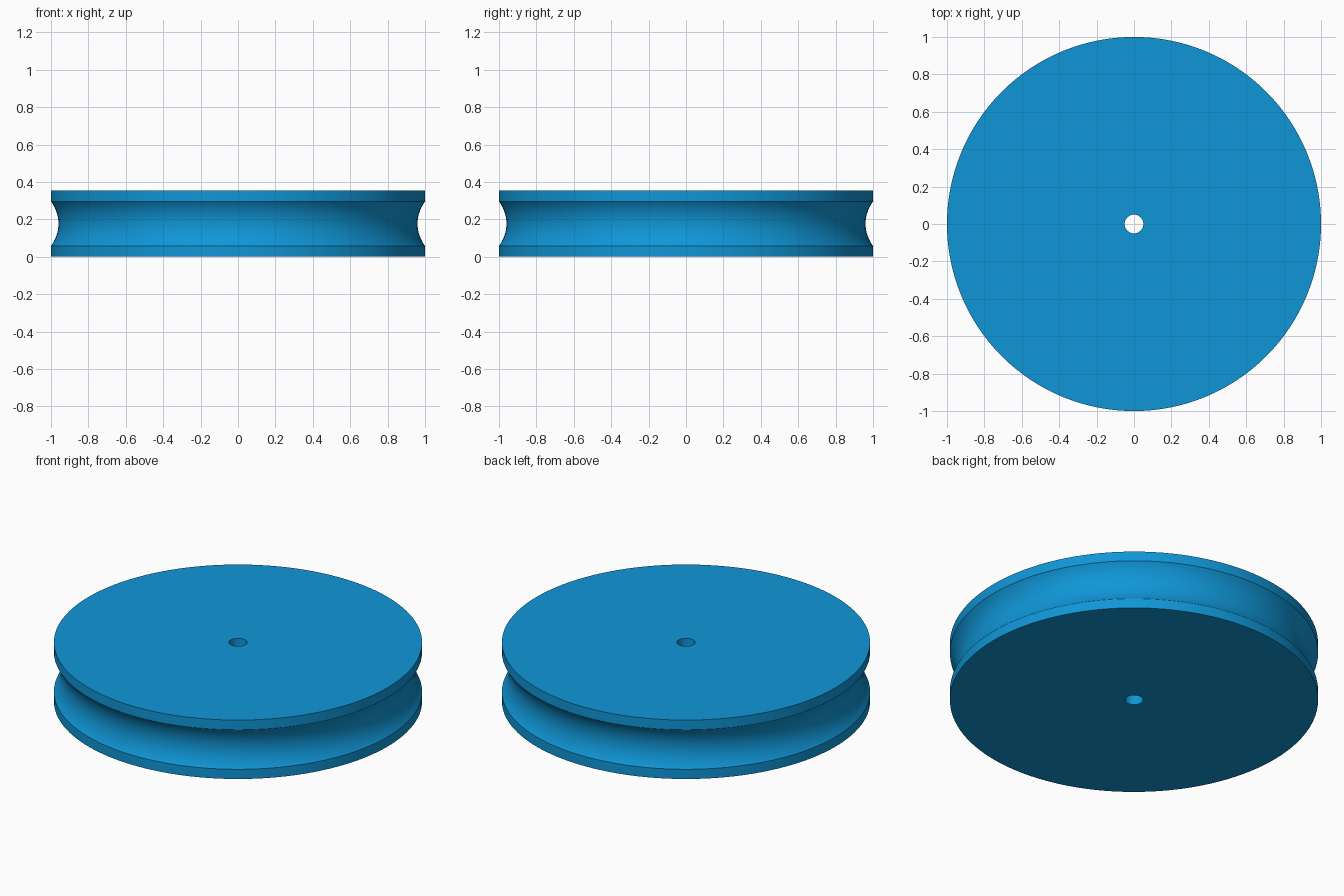
import bpy, bmesh, math

if "Cube" in bpy.data.objects:
    bpy.data.objects.remove(bpy.data.objects["Cube"])

SEGMENTS = 128
RADIUS, HOLE, HEIGHT = 1.0, 0.05, 0.353
GROOVE_LOW, GROOVE_HIGH, GROOVE_DEPTH = 0.058, 0.295, 0.04
ARC_STEPS = 20

blue = bpy.data.materials.new("bright blue")
blue.diffuse_color = (0.005, 0.305, 0.68, 1)
blue.use_nodes = True
blue.node_tree.nodes["Principled BSDF"].inputs["Base Color"].default_value = blue.diffuse_color

# Half cross-section: bore, bottom face, lower rim, concave groove, upper rim, top face
half = (GROOVE_HIGH - GROOVE_LOW) / 2
middle = (GROOVE_HIGH + GROOVE_LOW) / 2
arc_radius = (half ** 2 + GROOVE_DEPTH ** 2) / (2 * GROOVE_DEPTH)
arc_centre = RADIUS - GROOVE_DEPTH + arc_radius
sweep = math.asin(half / arc_radius)

profile = [(HOLE, 0), (RADIUS, 0)]
for i in range(ARC_STEPS + 1):
    a = -sweep + 2 * sweep * i / ARC_STEPS
    profile.append((arc_centre - arc_radius * math.cos(a), middle + arc_radius * math.sin(a)))
profile += [(RADIUS, HEIGHT), (HOLE, HEIGHT)]

# Pulley wheel: the closed section turned around the z axis
bm = bmesh.new()
rings = []
for r, z in profile:
    rings.append([bm.verts.new((r * math.cos(t), r * math.sin(t), z))
                  for t in (2 * math.pi * k / SEGMENTS for k in range(SEGMENTS))])
for i, lower in enumerate(rings):
    upper = rings[(i + 1) % len(rings)]
    for k in range(SEGMENTS):
        n = (k + 1) % SEGMENTS
        bm.faces.new((lower[k], lower[n], upper[n], upper[k]))
bmesh.ops.recalc_face_normals(bm, faces=bm.faces)

mesh = bpy.data.meshes.new("pulley_wheel")
bm.to_mesh(mesh)
bm.free()
mesh.materials.append(blue)
wheel = bpy.data.objects.new("pulley_wheel", mesh)
bpy.context.collection.objects.link(wheel)

# Smooth the curved surfaces, keep the rim edges sharp
bpy.context.view_layer.objects.active = wheel
wheel.select_set(True)
bpy.ops.object.shade_smooth_by_angle(angle=math.radians(25))
